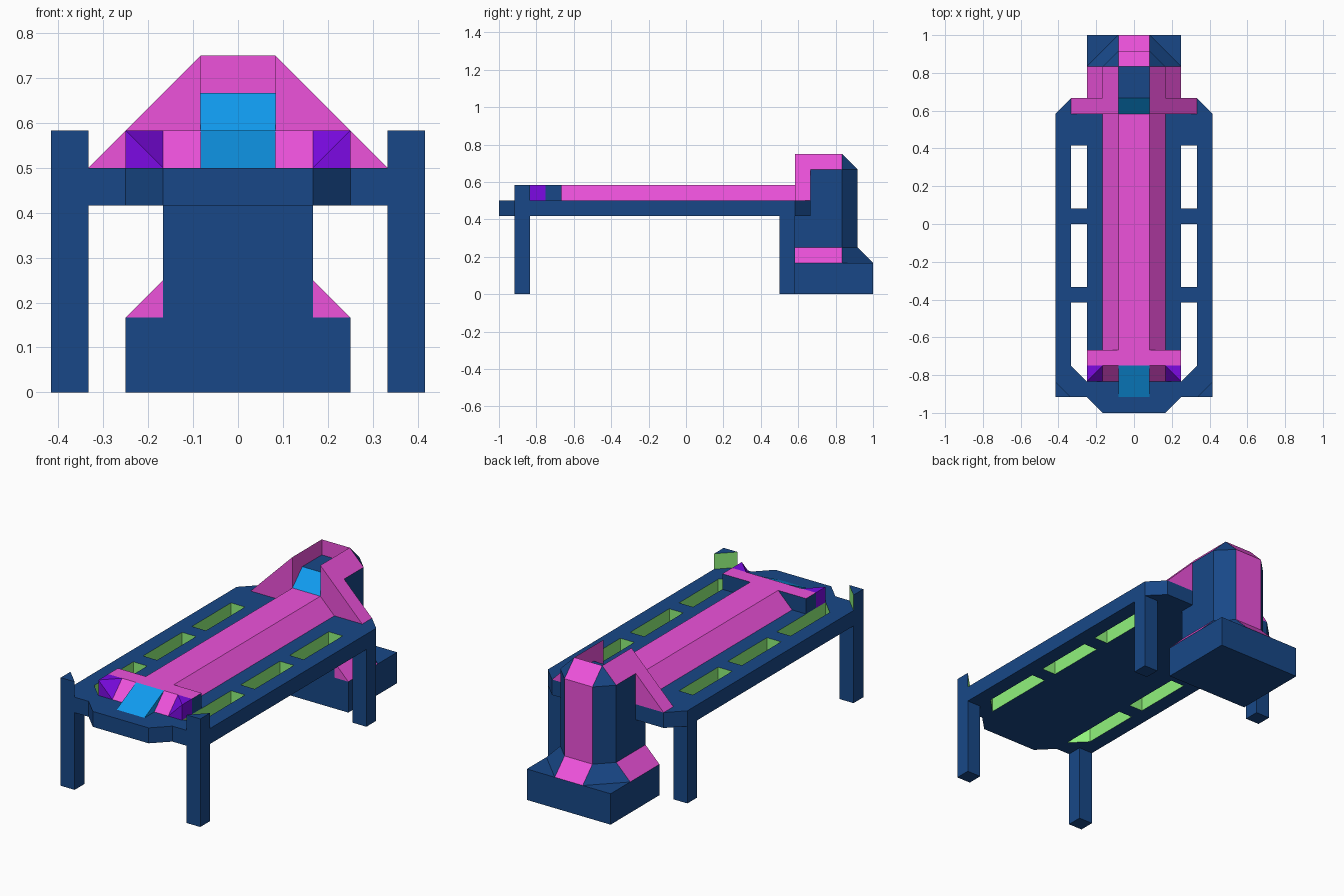
import bpy, bmesh
from mathutils import Vector

if "Cube" in bpy.data.objects:
    bpy.data.objects.remove(bpy.data.objects["Cube"])

U = 1 / 12  # the whole model sits on a 1/12 grid


def material(name, rgb):
    m = bpy.data.materials.new(name)
    m.diffuse_color = (*rgb, 1)
    m.use_nodes = True
    m.node_tree.nodes["Principled BSDF"].inputs["Base Color"].default_value = m.diffuse_color
    return m


BLUE = material("navy", (0.009, 0.064, 0.245))
PINK = material("pink", (0.85, 0.085, 0.71))
CYAN = material("cyan", (0.005, 0.33, 0.87))
PURPLE = material("purple", (0.2, 0.003, 0.77))
GREEN = material("green", (0.28, 0.89, 0.2))


def finish(bm, name, mats, pick=None):
    bmesh.ops.recalc_face_normals(bm, faces=bm.faces)
    bm.normal_update()
    if pick:
        for f in bm.faces:
            f.material_index = int(pick(f.normal))
    me = bpy.data.meshes.new(name)
    bm.to_mesh(me)
    bm.free()
    for m in mats:
        me.materials.append(m)
    ob = bpy.data.objects.new(name, me)
    bpy.context.collection.objects.link(ob)
    return ob


def hull(name, pts, mats, pick=None):
    """Convex solid from grid points; pick(normal) selects the second material."""
    bm = bmesh.new()
    for p in set(pts):
        bm.verts.new(Vector(p) * U)
    bmesh.ops.convex_hull(bm, input=bm.verts[:])
    bmesh.ops.dissolve_limit(bm, angle_limit=0.01, verts=bm.verts[:], edges=bm.edges[:])
    return finish(bm, name, mats, pick)


def flip(pts):
    return [(-p[0], *p[1:]) for p in pts]


def both(name, pts, mats, pick=None):
    hull(name + "_right", pts, mats, pick)
    hull(name + "_left", flip(pts), mats, pick)


def sweep(profile, axis, a, b):
    """Points of a profile extruded from a to b along axis 0, 1 or 2."""
    return [(*p[:axis], t, *p[axis:]) for t in (a, b) for p in profile]


def box(x0, x1, y0, y1, z0, z1):
    return [(x, y, z) for x in (x0, x1) for y in (y0, y1) for z in (z0, z1)]


def slab(name, outline, z0, z1):
    """Possibly concave outline extruded upwards."""
    bm = bmesh.new()
    f = bm.faces.new([bm.verts.new(Vector((x, y, z0)) * U) for x, y in outline])
    r = bmesh.ops.extrude_face_region(bm, geom=[f])
    top = [v for v in r["geom"] if isinstance(v, bmesh.types.BMVert)]
    bmesh.ops.translate(bm, verts=top, vec=(0, 0, (z1 - z0) * U))
    return finish(bm, name, [BLUE])


# Deck with three slots down each side
half = [(2, -12), (3, -11), (5, -11), (5, 7), (4, 8)]
deck = slab("deck", half + flip(half)[::-1], 5, 6)
bpy.context.view_layer.objects.active = deck
slots = [[(3, 1), (4, 1), (4, 5), (3, 5)],
         [(3, -4), (4, -4), (4, 0), (3, 0)],
         [(3, -10), (4, -9), (4, -5), (3, -5)]]
for s in slots + [flip(s) for s in slots]:
    cutter = slab("slot_cutter", s, 4, 7)
    cutter.hide_render = True
    mod = deck.modifiers.new("slot", "BOOLEAN")
    mod.operation, mod.solver, mod.object = "DIFFERENCE", "EXACT", cutter
    bpy.ops.object.modifier_apply(modifier=mod.name)
    bpy.data.objects.remove(cutter)
deck.data.materials.clear()
deck.data.materials.append(BLUE)
deck.data.materials.append(GREEN)
for f in deck.data.polygons:
    c = f.center / U
    f.material_index = int(abs(f.normal.z) < 0.5 and abs(c.x) < 4.4 and -10 < c.y < 6)

# Legs and triangular corner posts
both("front_leg", box(4, 5, -11, -10, 0, 5), [BLUE])
both("rear_leg", box(4, 5, 6, 7, 0, 5), [BLUE])
both("corner_post", sweep([(4, -11), (5, -11), (5, -10)], 2, 6, 7),
     [BLUE, GREEN], lambda n: n.y > 0.3)

# Long raised body and cross bar at the front
hull("body", sweep([(-2, 6), (2, 6), (1, 7), (-1, 7)], 1, -8, 7), [PINK])
hull("cross_bar", box(-3, 3, -9, -8, 6, 7), [BLUE, PINK], lambda n: n.z > 0.5)
hull("bar_slope", sweep([(-9, 6), (-9, 7), (-10, 6)], 0, -2, 2), [PINK])
hull("front_ramp", sweep([(-9, 6), (-9, 7), (-11, 6)], 0, -1, 1), [CYAN])
corner = box(2, 3, -10, -9, 6, 7)
corner.remove((2, -10, 7))
both("bar_end", corner, [PURPLE])

# Base block with sloping skirt
hull("base", box(-3, 3, 7, 12, 0, 2), [BLUE])
both("side_skirt", sweep([(2, 2), (3, 2), (2, 3)], 1, 7, 10), [PINK])
quarter = [(2, 10, 3), (1, 11, 3), (3, 10, 2), (1, 12, 2)]
diagonal = lambda n: not (abs(n.x) > 0.3 and n.y > 0.3)
hull("back_skirt", quarter + flip(quarter), [BLUE, PINK], diagonal)

# Column with chamfered back corners
back_face = lambda n: n.y > 0.9
for name, y, z0, z1 in (("lower_column", 7, 2, 6), ("upper_column", 8, 6, 8)):
    plan = [(2, y), (2, 10), (1, 11)]
    hull(name, sweep(plan + flip(plan), 2, z0, z1), [BLUE, PINK], back_face)

# Hood around the headrest
both("hood_wing", sweep([(1, 6), (4, 6), (1, 9)], 1, 7, 8), [PINK])
both("hood_side", sweep([(1, 8), (2, 8), (1, 9)], 1, 8, 10), [PINK])
quarter = [(2, 10, 8), (1, 10, 9), (1, 11, 8)]
hull("hood_back", quarter + flip(quarter), [BLUE, PINK], diagonal)
hull("headrest_ramp", sweep([(7, 6), (7, 7), (8, 8), (8, 6)], 0, -1, 1), [CYAN])
